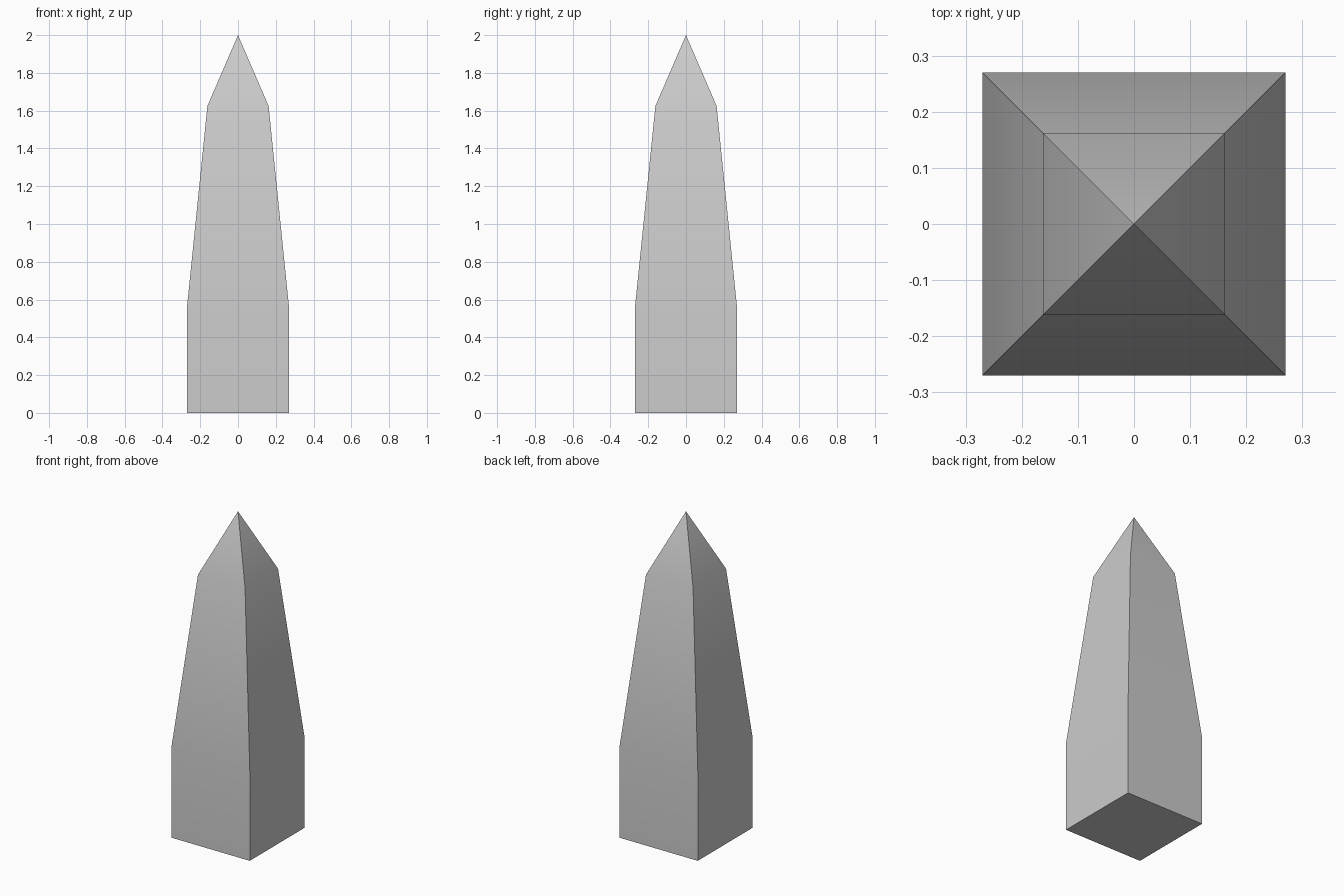
import bpy
import bmesh
import math

cube = bpy.data.objects.get("Cube")
if cube:
    bpy.data.objects.remove(cube, do_unlink=True)

# Stone material
stone = bpy.data.materials.new("light grey stone")
stone.use_nodes = True
colour = (0.6, 0.6, 0.6, 1.0)
stone.diffuse_color = colour
stone.node_tree.nodes["Principled BSDF"].inputs["Base Color"].default_value = colour

# Square sections as (half width, height), closed by an apex
SECTIONS = [(0.27, 0.0), (0.27, 0.56), (0.162, 1.625)]
APEX = 2.0
CORNERS = [(-1, -1), (1, -1), (1, 1), (-1, 1)]

bm = bmesh.new()
rings = [[bm.verts.new((x * w, y * w, z)) for x, y in CORNERS] for w, z in SECTIONS]
tip = bm.verts.new((0, 0, APEX))

# Base, walls and pointed cap
bm.faces.new(reversed(rings[0]))
for i in range(4):
    j = (i + 1) % 4
    for low, high in zip(rings, rings[1:]):
        bm.faces.new((low[i], low[j], high[j], high[i]))
    bm.faces.new((rings[-1][i], rings[-1][j], tip))

mesh = bpy.data.meshes.new("obelisk")
bm.to_mesh(mesh)
bm.free()
mesh.materials.append(stone)
obelisk = bpy.data.objects.new("obelisk", mesh)
bpy.context.collection.objects.link(obelisk)

# Soft bends up each side, crisp corners
bpy.ops.object.select_all(action='DESELECT')
obelisk.select_set(True)
bpy.context.view_layer.objects.active = obelisk
bpy.ops.object.shade_smooth_by_angle(angle=math.radians(30))
